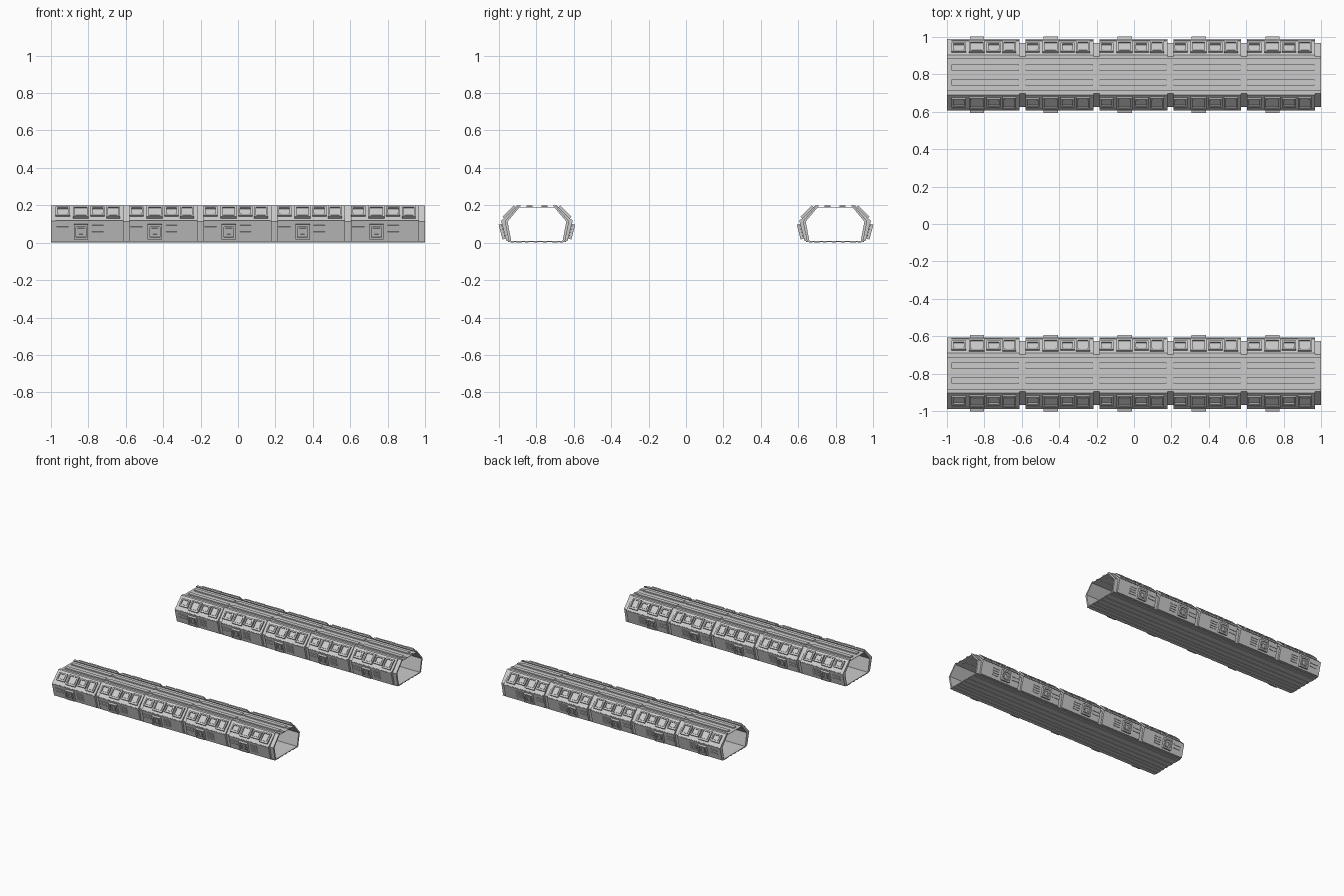
import bpy, bmesh
from mathutils import Vector

if "Cube" in bpy.data.objects:
    bpy.data.objects.remove(bpy.data.objects["Cube"])

CENTRES = (-0.797, 0.797)
PITCH = 0.395
STARTS = [-0.975 + PITCH * i for i in range(5)]

# Half cross-section points (offset from corridor centre, height)
OUTER = [Vector(p) for p in ((0.163, 0.008), (0.191, 0.115), (0.106, 0.2))]
INNER = [Vector(p) for p in ((0.137, 0.008), (0.157, 0.113), (0.084, 0.2))]
RIB = [Vector(p) for p in ((0.150, 0.008), (0.172, 0.114), (0.098, 0.2))]


def finish(name, bm):
    bmesh.ops.recalc_face_normals(bm, faces=bm.faces[:])
    mesh = bpy.data.meshes.new(name)
    bm.to_mesh(mesh)
    bm.free()
    obj = bpy.data.objects.new(name, mesh)
    bpy.context.collection.objects.link(obj)


def extrude_profile(bm, pts, x0, x1, cy, side):
    """Closed prism along x from an (offset, z) profile."""
    a, b = [[bm.verts.new((x, cy + side * p[0], p[1])) for p in pts] for x in (x0, x1)]
    n = len(pts)
    for i in range(n):
        j = (i + 1) % n
        bm.faces.new((a[i], a[j], b[j], b[i]))
    bm.faces.new(a[::-1])
    bm.faces.new(b)


def wall_block(bm, low, high, x0, x1, t0, t1, h, cy, side, steps=()):
    """Block on a slanted wall; steps are (inset, depth) pairs cut into its face."""
    d = (high - low).normalized()
    n = Vector((d.y, -d.x))
    rings = [(0, -0.004), (0, h)]
    inset, level = 0, h
    for grow, depth in steps:
        inset += grow
        rings.append((inset, level))
        level += depth
        rings.append((inset, level))
    loops = []
    for k, height in rings:
        loop = []
        for x, t in ((x0 + k, t0 + k), (x1 - k, t0 + k), (x1 - k, t1 - k), (x0 + k, t1 - k)):
            p = low + d * t + n * height
            loop.append(bm.verts.new((x, cy + side * p.x, p.y)))
        loops.append(loop)
    for a, b in zip(loops, loops[1:]):
        for i in range(4):
            j = (i + 1) % 4
            bm.faces.new((a[i], a[j], b[j], b[i]))
    bm.faces.new(loops[0][::-1])
    bm.faces.new(loops[-1])


def strip(bm, o0, o1, z0, z1, x0, x1, cy):
    extrude_profile(bm, [(o0, z0), (o1, z0), (o1, z1), (o0, z1)], x0, x1, cy, 1)


def sides():
    return [(cy, s) for cy in CENTRES for s in (-1, 1)]


# Bent wall panels, one pair per section
bm = bmesh.new()
for cy, s in sides():
    for i, x in enumerate(STARTS):
        extrude_profile(bm, OUTER + INNER[::-1], -1.0 if i == 0 else x, x + 0.363, cy, s)
finish("wall_panels", bm)

# Recessed ribs filling the joints
bm = bmesh.new()
for cy, s in sides():
    for x in STARTS:
        extrude_profile(bm, RIB + INNER[::-1], x + 0.363, min(x + PITCH, 1.0), cy, s)
finish("joint_ribs", bm)

# Window frames on the upper slope: (start, end, low, high)
WINDOWS = ((0.0, 0.076, 0.036, 0.100), (0.092, 0.177, 0.022, 0.106),
           (0.187, 0.262, 0.036, 0.100), (0.271, 0.345, 0.022, 0.106))
bm = bmesh.new()
for cy, s in sides():
    for x in STARTS:
        for a, b, t0, t1 in WINDOWS:
            wall_block(bm, OUTER[1], OUTER[2], x + a, x + b, t0, t1, 0.012, cy, s,
                       ((0.010, -0.009), (0.006, 0.004)))
        # sill along the bottom of the slope
        wall_block(bm, OUTER[1], OUTER[2], x, x + 0.36, 0.003, 0.012, 0.003, cy, s)
finish("window_frames", bm)

# Square hatch in the middle of each lower wall
bm = bmesh.new()
for cy, s in sides():
    for x in STARTS:
        wall_block(bm, OUTER[0], OUTER[1], x + 0.097, x + 0.174, 0.014, 0.096, 0.018, cy, s,
                   ((0.012, -0.010), (0.009, 0.006), (0.007, -0.005)))
finish("lower_hatches", bm)

# Vent slats either side of the hatch
bm = bmesh.new()
for cy, s in sides():
    for x in STARTS:
        for t in (0.048, 0.074):
            wall_block(bm, OUTER[0], OUTER[1], x + 0.005, x + 0.07, t, t + 0.007, 0.005, cy, s)
        for t in (0.028, 0.046, 0.064, 0.082):
            wall_block(bm, OUTER[0], OUTER[1], x + 0.195, x + 0.255, t, t + 0.007, 0.005, cy, s)
finish("vent_slats", bm)

# Roof deck and floor deck
bm = bmesh.new()
for cy in CENTRES:
    strip(bm, -0.094, 0.094, 0.188, 0.191, -1, 1, cy)
finish("roof_deck", bm)
bm = bmesh.new()
for cy in CENTRES:
    strip(bm, -0.155, 0.155, 0.004, 0.008, -1, 1, cy)
finish("floor_deck", bm)

# Roof rails, with a lower connector across each joint
bm = bmesh.new()
for cy in CENTRES:
    for x in STARTS:
        for o in (-0.056, 0.024):
            strip(bm, o, o + 0.032, 0.187, 0.2, x, x + 0.36, cy)
            strip(bm, o + 0.006, o + 0.026, 0.188, 0.197, x + 0.36, min(x + PITCH, 1), cy)
finish("roof_rails", bm)

# Long planks under the floor
bm = bmesh.new()
for cy in CENTRES:
    for o in (-0.140, -0.113, -0.065, -0.016, 0.033, 0.081, 0.120):
        w = 0.032 if abs(o + 0.016) > 0.09 and abs(o) < 0.115 else 0.020
        strip(bm, o, o + w, 0.0, 0.005, -1, 1, cy)
finish("floor_planks", bm)
